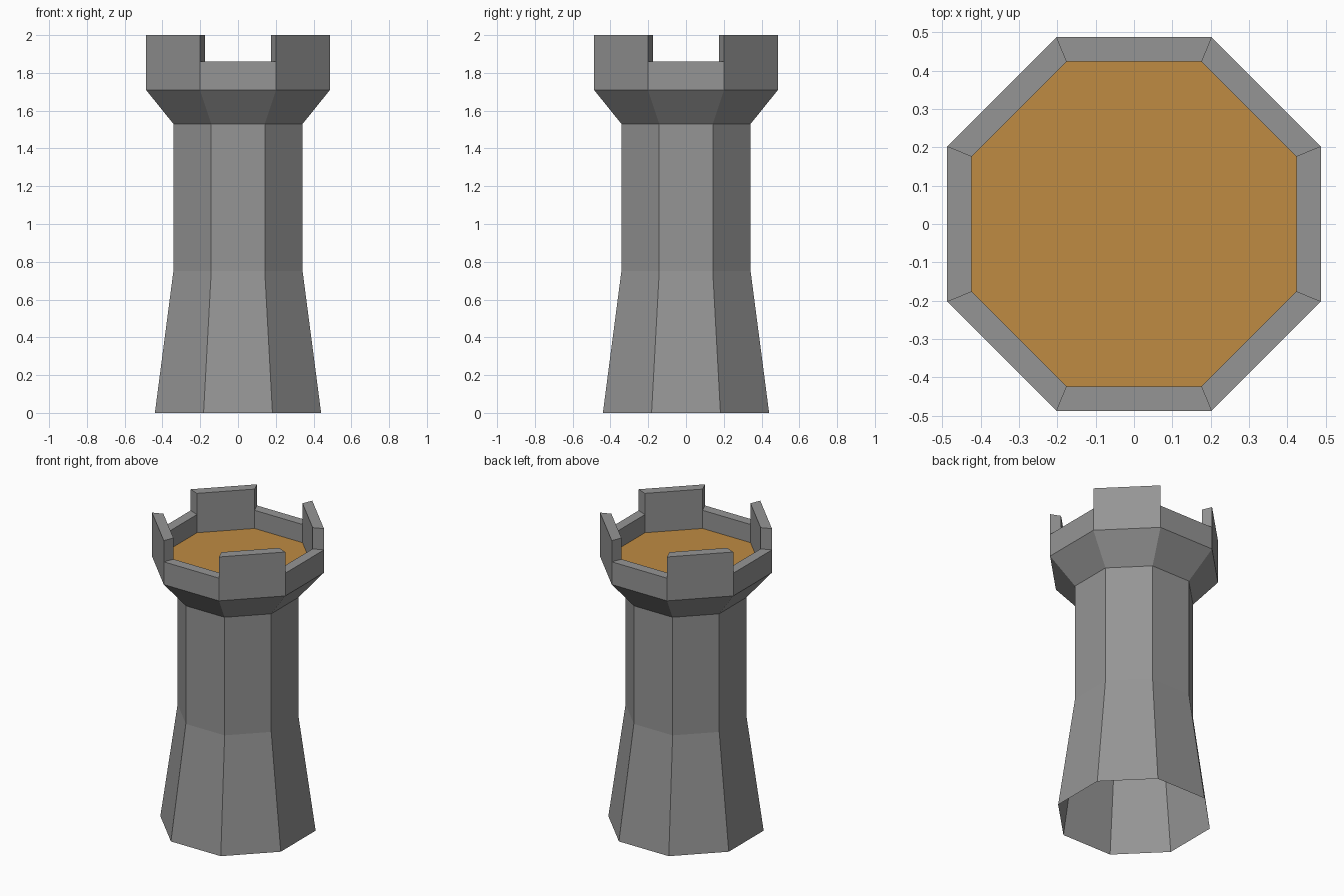
import bpy, bmesh, math

if "Cube" in bpy.data.objects:
    bpy.data.objects.remove(bpy.data.objects["Cube"])

SIDES = 8


def material(name, rgb):
    m = bpy.data.materials.new(name)
    m.diffuse_color = (*rgb, 1)
    m.use_nodes = True
    m.node_tree.nodes["Principled BSDF"].inputs["Base Color"].default_value = m.diffuse_color
    return m


stone = material("grey stone", (0.30, 0.30, 0.30))
wood = material("brown wood", (0.52, 0.26, 0.055))


def corner(i, apothem, z):
    """Corner i of an octagon whose flat sides face the axes."""
    r = apothem / math.cos(math.pi / SIDES)
    a = (i - 0.5) * 2 * math.pi / SIDES
    return (r * math.cos(a), r * math.sin(a), z)


def finish(name, bm, mat):
    bmesh.ops.remove_doubles(bm, verts=bm.verts, dist=0.0005)
    me = bpy.data.meshes.new(name)
    bm.to_mesh(me)
    bm.free()
    me.materials.append(mat)
    bpy.context.collection.objects.link(bpy.data.objects.new(name, me))


def face(bm, pts):
    bm.faces.new([bm.verts.new(p) for p in pts])


def band(bm, i, a0, z0, a1, z1):
    """One side of the octagon between two (apothem, height) levels."""
    face(bm, [corner(i, a0, z0), corner(i + 1, a0, z0),
              corner(i + 1, a1, z1), corner(i, a1, z1)])


OUT, INN = 0.487, 0.423
BASE, FLOOR, LOW, HIGH = 1.71, 1.74, 1.86, 2.0

# Tower shaft, open at the bottom, flaring out under the battlements
bm = bmesh.new()
profile = [(0.44, 0), (0.342, 0.75), (0.342, 1.53), (OUT, BASE)]
for i in range(SIDES):
    for (a0, z0), (a1, z1) in zip(profile, profile[1:]):
        band(bm, i, a0, z0, a1, z1)
finish("tower_shaft", bm, stone)

# Parapet: low on the axis sides, tall merlons on the diagonal sides
bm = bmesh.new()
for i in range(SIDES):
    tall = i % 2 == 1
    top = HIGH if tall else LOW
    band(bm, i, OUT, BASE, OUT, top)
    band(bm, i, OUT, top, INN, top)
    band(bm, i, INN, top, INN, FLOOR)
    if tall:  # mitred end faces of the merlon
        for k, order in ((i, 1), (i + 1, -1)):
            face(bm, [corner(k, INN, LOW), corner(k, OUT, LOW),
                      corner(k, OUT, HIGH), corner(k, INN, HIGH)][::order])
finish("battlements", bm, stone)

# Wooden deck inside the parapet
bm = bmesh.new()
face(bm, [corner(i, INN, FLOOR) for i in range(SIDES)])
finish("deck", bm, wood)
